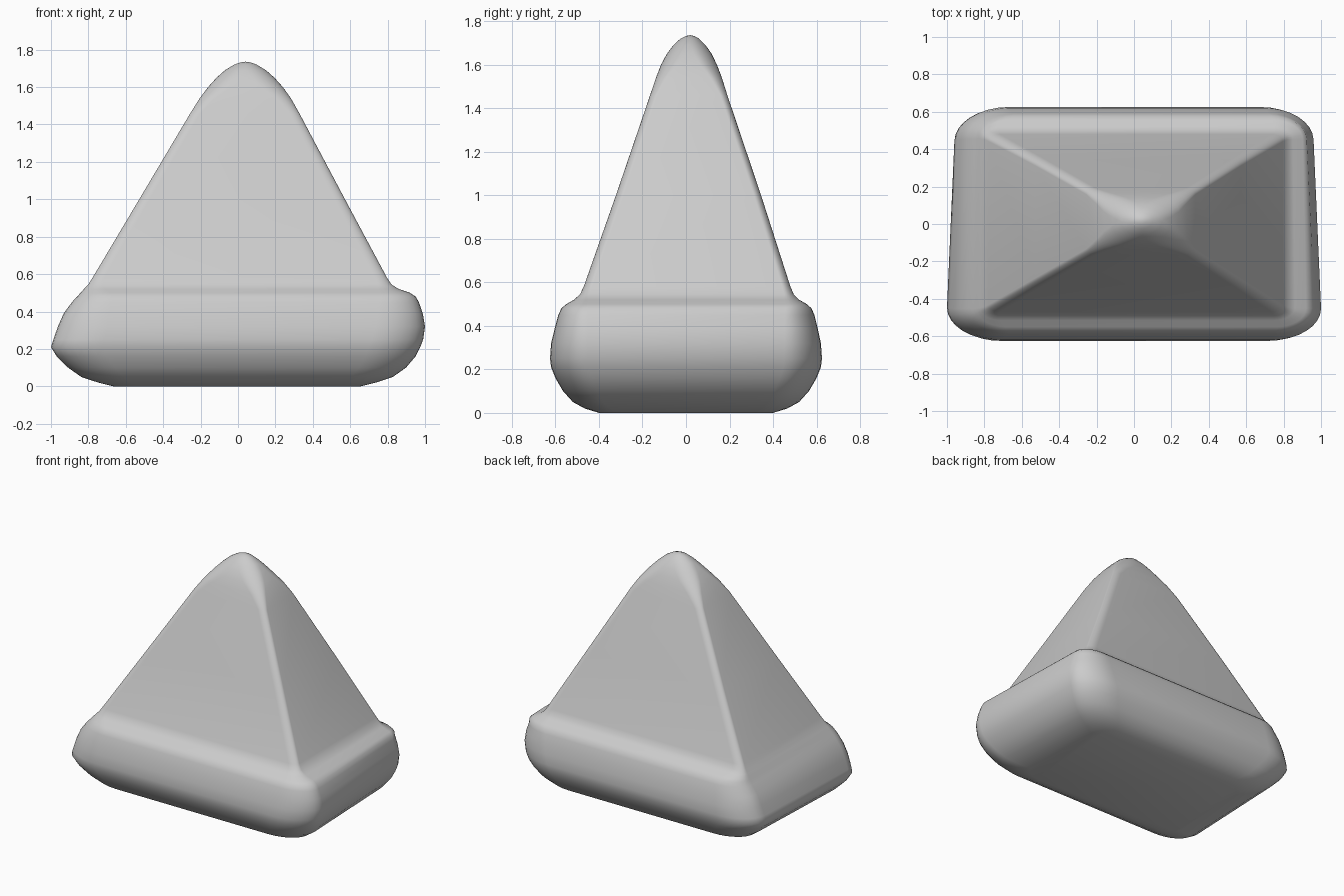
import bpy, bmesh, math

# Loft sections: z, left x, right x, front y, back y, corner rounding (share of half size)
SECTIONS = [
    (0.00, -0.67, 0.66, -0.40, 0.40, 0.22),
    (0.02, -0.75, 0.74, -0.465, 0.465, 0.25),
    (0.05, -0.84, 0.83, -0.52, 0.52, 0.27),
    (0.10, -0.91, 0.90, -0.565, 0.565, 0.28),
    (0.16, -0.97, 0.95, -0.60, 0.60, 0.28),
    (0.21, -1.00, 0.975, -0.62, 0.62, 0.28),
    (0.25, -0.987, 0.99, -0.625, 0.625, 0.28),
    (0.32, -0.963, 1.00, -0.62, 0.62, 0.27),
    (0.39, -0.932, 0.988, -0.603, 0.605, 0.25),
    (0.45, -0.888, 0.967, -0.587, 0.59, 0.23),
    (0.48, -0.86, 0.95, -0.573, 0.577, 0.21),
    (0.50, -0.842, 0.92, -0.55, 0.555, 0.18),
    (0.52, -0.824, 0.86, -0.515, 0.52, 0.13),
    (0.545, -0.80, 0.82, -0.487, 0.495, 0.09),
    (0.58, -0.778, 0.797, -0.47, 0.48, 0.08),
    (1.00, -0.528, 0.572, -0.322, 0.345, 0.10),
    (1.46, -0.255, 0.328, -0.165, 0.19, 0.18),
    (1.54, -0.205, 0.283, -0.138, 0.165, 0.35),
    (1.60, -0.16, 0.24, -0.115, 0.142, 0.60),
    (1.65, -0.115, 0.195, -0.088, 0.118, 0.80),
    (1.69, -0.07, 0.15, -0.058, 0.09, 0.95),
    (1.72, -0.02, 0.10, -0.025, 0.06, 1.00),
    (1.732, 0.012, 0.068, 0.0, 0.038, 1.00),
]
TIP = (0.04, 0.02, 1.736)
STEPS = 8


def ring(bm, z, left, right, front, back, c):
    """Rectangle with elliptical corners; the base is a little wider at the front."""
    cx, cy = (left + right) / 2, (front + back) / 2
    hx, hy = (right - left) / 2, (back - front) / 2
    taper = 0.02 * max(0, min(1, (0.55 - z) / 0.1))
    verts = []
    for k, (sx, sy) in enumerate([(1, 1), (-1, 1), (-1, -1), (1, -1)]):
        for i in range(STEPS + 1):
            a = (k + i / STEPS) * math.pi / 2
            x = cx + sx * hx * (1 - c) + hx * c * math.cos(a)
            y = cy + sy * hy * (1 - c) + hy * c * math.sin(a)
            x *= 1 - taper * max(0, 1 + y / 0.45)
            verts.append(bm.verts.new((x, y, z)))
    return verts


# Rounded pyramid rising from a soft block base
bm = bmesh.new()
rings = [ring(bm, *s) for s in SECTIONS]
n = len(rings[0])
for lo, hi in zip(rings, rings[1:]):
    for i in range(n):
        j = (i + 1) % n
        bm.faces.new((lo[i], lo[j], hi[j], hi[i]))
bm.faces.new(rings[0][::-1])
tip = bm.verts.new(TIP)
for i in range(n):
    bm.faces.new((rings[-1][i], rings[-1][(i + 1) % n], tip))
bmesh.ops.remove_doubles(bm, verts=bm.verts[:], dist=0.0002)
bmesh.ops.recalc_face_normals(bm, faces=bm.faces[:])

mesh = bpy.data.meshes.new("rounded_pyramid")
bm.to_mesh(mesh)
bm.free()
obj = bpy.data.objects.new("rounded_pyramid", mesh)
bpy.context.collection.objects.link(obj)
bpy.context.view_layer.objects.active = obj
obj.select_set(True)
bpy.ops.object.shade_smooth_by_angle(angle=math.radians(60))
